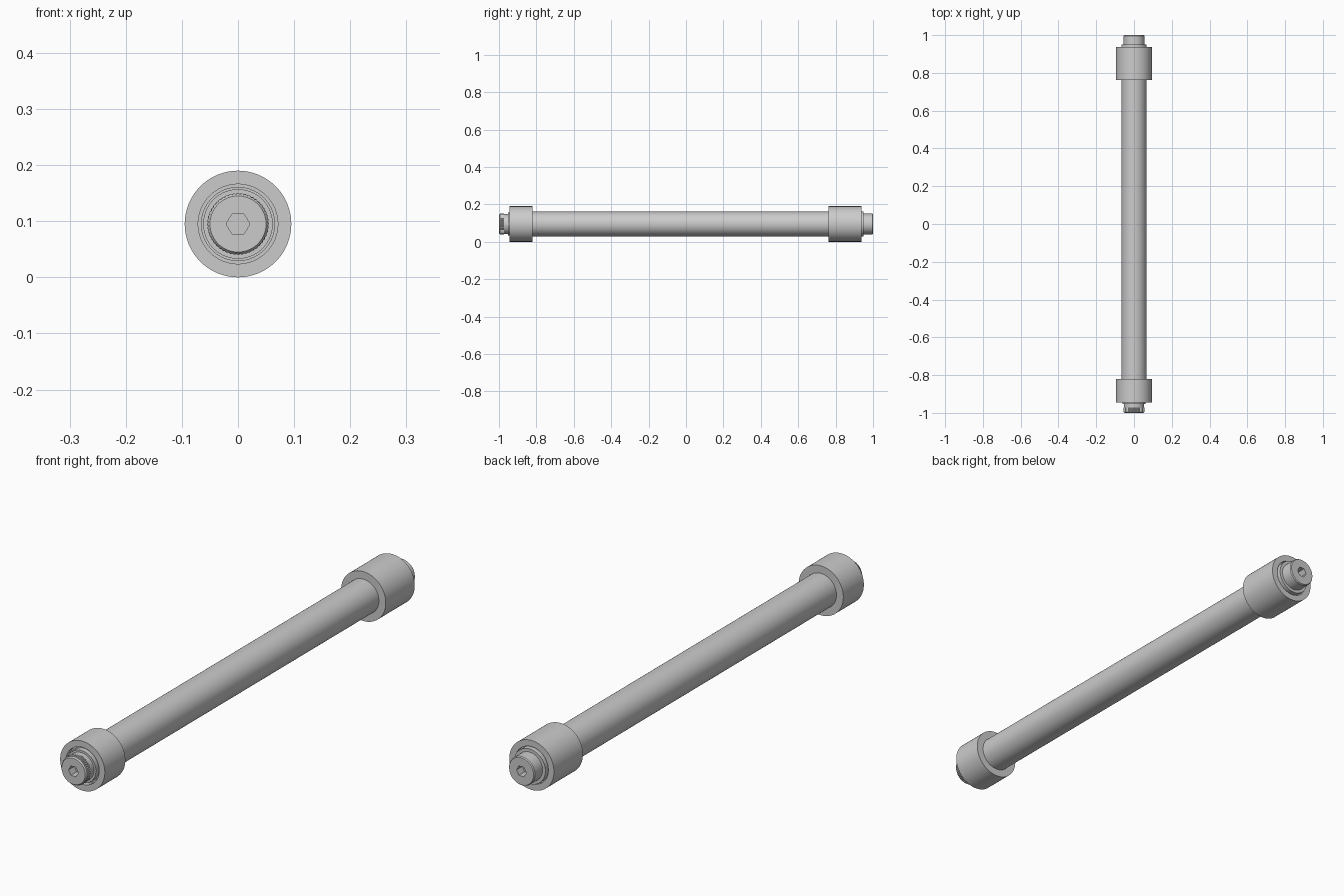
import bpy, bmesh, math

if "Cube" in bpy.data.objects:
    bpy.data.objects.remove(bpy.data.objects["Cube"])

N = 96          # segments around the axis
CZ = 0.095      # height of the axis


def plain(r):
    return lambda i: r


def hexagon(r):
    # hexagon with points on the x axis
    def f(i):
        a = (2 * math.pi * i / N) % (math.pi / 3) - math.pi / 6
        return r * math.cos(math.pi / 6) / math.cos(a)
    return f


def knurl(r, depth):
    return lambda i: r - (depth if i % 2 else 0)


def lathe(name, profile, closed=False):
    """Skin rings of (y, radius function) along the y axis."""
    bm = bmesh.new()
    rings = []
    for y, rad in profile:
        f = rad if callable(rad) else plain(rad)
        rings.append([bm.verts.new((f(i) * math.cos(2 * math.pi * i / N), y,
                                    CZ + f(i) * math.sin(2 * math.pi * i / N)))
                      for i in range(N)])
    pairs = list(zip(rings, rings[1:]))
    if closed:
        pairs.append((rings[-1], rings[0]))
    else:
        bm.faces.new(rings[0])
        bm.faces.new(rings[-1])
    for a, b in pairs:
        for i in range(N):
            j = (i + 1) % N
            bm.faces.new((a[i], a[j], b[j], b[i]))
    bmesh.ops.recalc_face_normals(bm, faces=bm.faces)
    me = bpy.data.meshes.new(name)
    bm.to_mesh(me)
    bm.free()
    ob = bpy.data.objects.new(name, me)
    bpy.context.collection.objects.link(ob)
    bpy.context.view_layer.objects.active = ob
    ob.select_set(True)
    bpy.ops.object.shade_smooth_by_angle(angle=math.radians(30))
    ob.select_set(False)
    return ob


# Main shaft
lathe("shaft", [(-0.93, 0.066), (0.93, 0.066)])

# Collars with a shallow recess in the outer face
lathe("front_collar", [(-0.82, 0.066), (-0.82, 0.095), (-0.945, 0.095),
                       (-0.945, 0.071), (-0.925, 0.071), (-0.925, 0.066)], True)
lathe("back_collar", [(0.762, 0.066), (0.762, 0.095), (0.938, 0.095),
                      (0.938, 0.071), (0.925, 0.071), (0.925, 0.066)], True)

# Washers behind the bolt heads
lathe("front_washer", [(-0.92, 0.062), (-0.952, 0.062)])
lathe("back_washer", [(0.92, 0.067), (0.95, 0.067)])

# Front bolt head: knurled rim and hex socket
lathe("front_bolt_head", [
    (-0.94, 0.054), (-0.972, 0.054), (-0.972, knurl(0.055, 0.002)),
    (-0.995, knurl(0.055, 0.002)), (-1.0, 0.050),
    (-1.0, hexagon(0.021)), (-0.965, hexagon(0.021))])

# Back bolt head: smooth with hex socket
lathe("back_bolt_head", [
    (0.94, 0.055), (0.996, 0.055), (1.0, 0.052),
    (1.0, hexagon(0.021)), (0.965, hexagon(0.021))])
